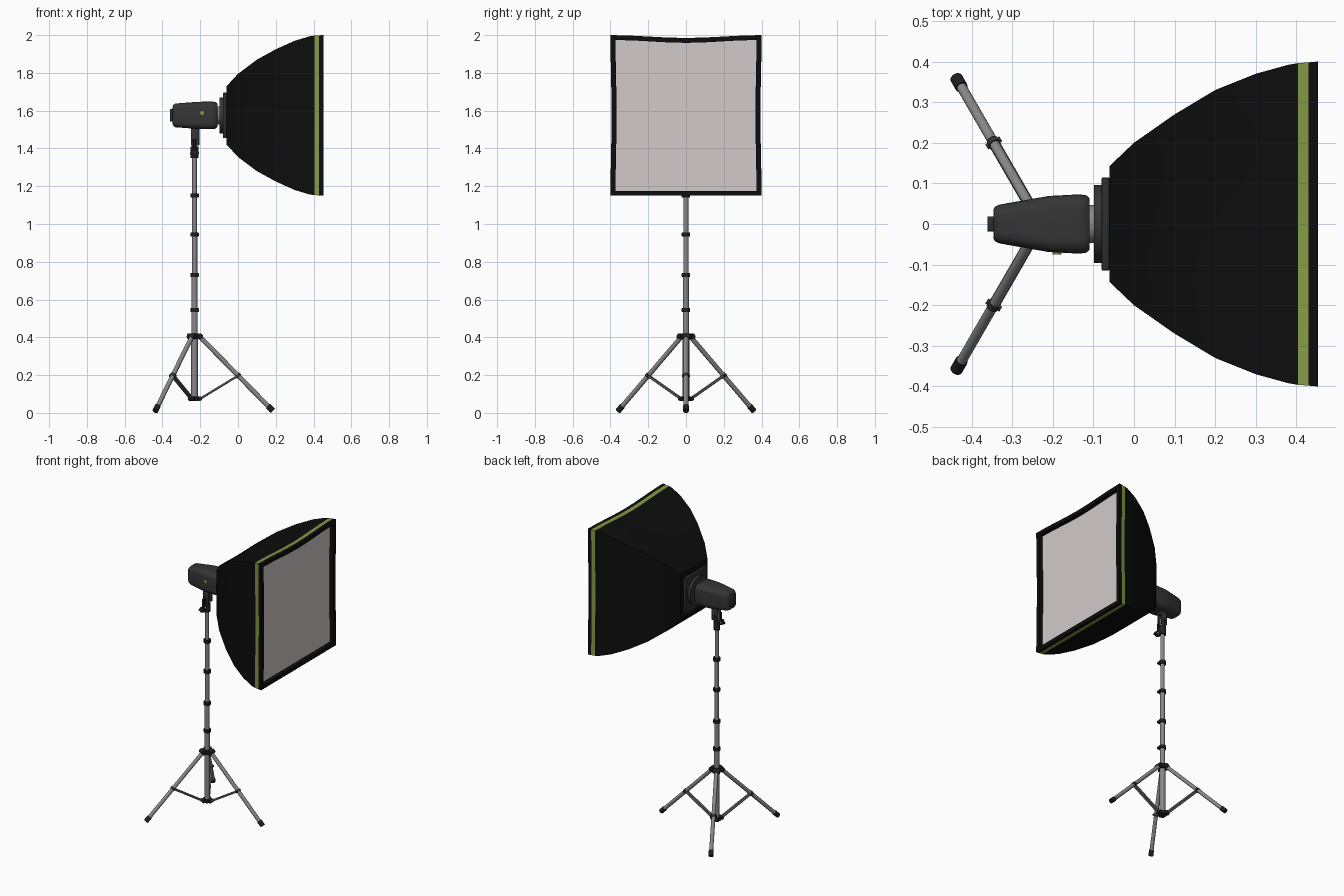
import bpy, bmesh, math
from mathutils import Vector

if "Cube" in bpy.data.objects:
    bpy.data.objects.remove(bpy.data.objects["Cube"])

def mat(name, c):
    m = bpy.data.materials.new(name)
    m.diffuse_color = (*c, 1)
    m.use_nodes = True
    m.node_tree.nodes["Principled BSDF"].inputs["Base Color"].default_value = m.diffuse_color
    return m

BLACK = mat("black fabric", (0.004, 0.004, 0.004))
GREEN = mat("olive green", (0.23, 0.32, 0.06))
WHITE = mat("diffuser white", (0.64, 0.59, 0.59))
DARK = mat("dark grey plastic", (0.035, 0.035, 0.035))
PLATE = mat("plate grey", (0.025, 0.027, 0.028))
METAL = mat("grey metal", (0.25, 0.25, 0.25))
CLAMP = mat("clamp black", (0.014, 0.014, 0.014))

PX = -0.23      # pole x
ZC = 1.575      # lamp axis height

def finish(name, bm, mats, angle=30):
    bmesh.ops.recalc_face_normals(bm, faces=bm.faces)
    me = bpy.data.meshes.new(name)
    bm.to_mesh(me)
    bm.free()
    ob = bpy.data.objects.new(name, me)
    bpy.context.collection.objects.link(ob)
    for m in mats:
        me.materials.append(m)
    bpy.ops.object.select_all(action='DESELECT')
    ob.select_set(True)
    bpy.context.view_layer.objects.active = ob
    bpy.ops.object.shade_smooth_by_angle(angle=math.radians(angle))
    return ob

def loft(name, rings, mats, rule=None, caps=(True, True), angle=30):
    """Skin between closed rings of points; rule(i) gives the material of band i."""
    bm = bmesh.new()
    vs = [[bm.verts.new(p) for p in r] for r in rings]
    n = len(rings[0])
    for i in range(len(vs) - 1):
        for j in range(n):
            k = (j + 1) % n
            f = bm.faces.new((vs[i][j], vs[i][k], vs[i + 1][k], vs[i + 1][j]))
            f.material_index = rule(i) if rule else 0
    if caps[0]:
        bm.faces.new(vs[0])
    if caps[1]:
        bm.faces.new(vs[-1])
    return finish(name, bm, mats, angle)

def rod(name, a, b, r0, m, r1=None, sides=16):
    """Cylinder or cone from a to b."""
    a, b = Vector(a), Vector(b)
    q = (b - a).to_track_quat('Z', 'Y')
    r1 = r0 if r1 is None else r1
    rings = [[p + q @ Vector((r * math.cos(t), r * math.sin(t), 0))
              for t in (2 * math.pi * k / sides for k in range(sides))]
             for p, r in ((a, r0), (b, r1))]
    return loft(name, rings, [m])

def box(name, c, s, m, bevel=0.004):
    bm = bmesh.new()
    bmesh.ops.create_cube(bm, size=1)
    for v in bm.verts:
        v.co = Vector(c) + Vector(v.co[i] * s[i] for i in range(3))
    bmesh.ops.bevel(bm, geom=bm.edges[:], offset=bevel, segments=2, profile=0.5, affect='EDGES')
    return finish(name, bm, [m])

# ---- softbox: square skin that flares along a curve, with sagging fabric edges
def square(x, hy, hz, sag=1.0, n=8):
    corners = [(-1, -1), (1, -1), (1, 1), (-1, 1)]
    pts = []
    for s in range(4):
        (a, b), (c, d) = corners[s], corners[(s + 1) % 4]
        for k in range(n):
            t = k / n
            y, z = (a + (c - a) * t) * hy, (b + (d - b) * t) * hz
            dip = math.sin(math.pi * t) ** 2 * sag
            if s == 2:
                z -= 0.015 * dip
            elif s in (1, 3):
                y *= 1 - 0.015 * dip
            pts.append((x, y, ZC + z))
    return pts

prof = [(-0.06, .143, .155, 0), (0, .2, .22, .2), (.1, .27, .295, .4), (.2, .33, .35, .6),
        (.3, .37, .395, .8), (.38, .392, .419, 1), (.404, .396, .422, 1), (.43, .398, .424, 1),
        (.453, .4, .425, 1), (.453, .373, .399, 1), (.424, .373, .399, 1)]
loft("softbox_shell", [square(*p) for p in prof], [BLACK, GREEN],
     rule=lambda i: 1 if i == 6 else 0, caps=(True, False))
bm = bmesh.new()
bm.faces.new([bm.verts.new(p) for p in square(.426, .374, .4)])
front = finish("diffuser_panel", bm, [WHITE])
if front.data.polygons[0].normal.x < 0:
    front.data.flip_normals()

# ---- mounting plates behind the softbox
box("speed_ring_plate", (-0.07, 0, ZC), (.02, .23, .24), PLATE)
rod("speed_ring", (-0.098, 0, ZC), (-0.078, 0, ZC), .096, DARK, sides=32)
rod("head_neck", (-0.115, 0, ZC), (-0.096, 0, ZC), .047, METAL, sides=32)

# ---- flash head: rounded rectangle sections along x
def rounded(x, hy, hz, r, seg=5):
    pts = []
    for q, (sy, sz) in enumerate([(1, 1), (-1, 1), (-1, -1), (1, -1)]):
        for k in range(seg + 1):
            t = math.pi / 2 * (q + k / seg)
            pts.append((x, sy * (hy - r) + r * math.cos(t), ZC + sz * (hz - r) + r * math.sin(t)))
    return pts

head = [(-.346, .036, .046, .02), (-.342, .043, .056, .025), (-.33, .048, .063, .028),
        (-.21, .069, .072, .032), (-.135, .073, .073, .034), (-.118, .071, .07, .032),
        (-.109, .063, .062, .028)]
loft("flash_head", [rounded(*p) for p in head], [DARK], angle=40)
loft("rear_panel", [rounded(x, .019, .033, .008) for x in (-.361, -.345)], [PLATE])
rod("side_badge", (-.19, -.0695, 1.588), (-.19, -.0745, 1.588), .011, GREEN)

# ---- tilt bracket and clamp
for s in (-1, 1):
    box("bracket_cheek", (PX + .003, s * .016, 1.46), (.044, .01, .09), DARK)
box("bracket_top", (PX + .003, 0, 1.497), (.046, .042, .02), DARK)
box("tilt_block", (PX, 0, 1.435), (.026, .022, .06), METAL)
rod("tilt_bolt", (PX, -.04, 1.44), (PX, .026, 1.44), .011, CLAMP)
box("tilt_handle", (PX, -.043, 1.42), (.014, .012, .06), CLAMP)
rod("pole_socket", (PX, 0, 1.35), (PX, 0, 1.41), .021, CLAMP)
rod("clamp_screw", (PX, -.05, 1.38), (PX, 0, 1.38), .008, METAL)
rod("clamp_knob", (PX, -.06, 1.38), (PX, -.042, 1.38), .018, CLAMP)
box("clamp_wing", (PX, -.056, 1.375), (.046, .01, .014), CLAMP)

# ---- telescopic pole with locking collars
levels = [.065, .41, .545, .73, .945, 1.15, 1.36]
for i in range(6):
    rod("pole_section", (PX, 0, levels[i]), (PX, 0, levels[i + 1]), .0175 - .001 * i, METAL)
for z in levels[2:6]:
    rod("pole_collar", (PX, 0, z - .011), (PX, 0, z + .011), .022, CLAMP)
    box("collar_lug", (PX + .014, -.012, z), (.02, .026, .016), CLAMP, .003)

# ---- tripod base
rod("upper_hub", (PX, 0, .392), (PX, 0, .42), .03, CLAMP)
rod("lower_hub", (PX, 0, .064), (PX, 0, .086), .027, CLAMP)
for k in range(3):
    a = 2 * math.pi * k / 3
    d = Vector((math.cos(a), math.sin(a), 0))
    side = Vector((-d.y, d.x, 0))
    def at(r, z, s=0.0):
        return Vector((PX, 0, z)) + d * r + side * s
    top, foot = at(.026, .405), at(.412, .013)
    rod("leg", top, foot, .0125, METAL)
    rod("leg_hinge", at(.03, .405, -.022), at(.03, .405, .022), .015, CLAMP)
    rod("foot_cap", foot.lerp(top, .06), at(.415, .0105), .0155, CLAMP)
    rod("strut_hinge", at(.03, .075, -.016), at(.03, .075, .016), .011, CLAMP)
    mid = top.lerp(foot, .53)
    rod("leg_sleeve", top.lerp(foot, .515), top.lerp(foot, .545), .0155, DARK)
    rod("strut_pin", mid - side * .02, mid + side * .02, .007, DARK)
    for s in (-1, 1):
        rod("strut", at(.03, .075) + side * s * .008, mid + side * s * .008, .006, METAL, sides=8)
